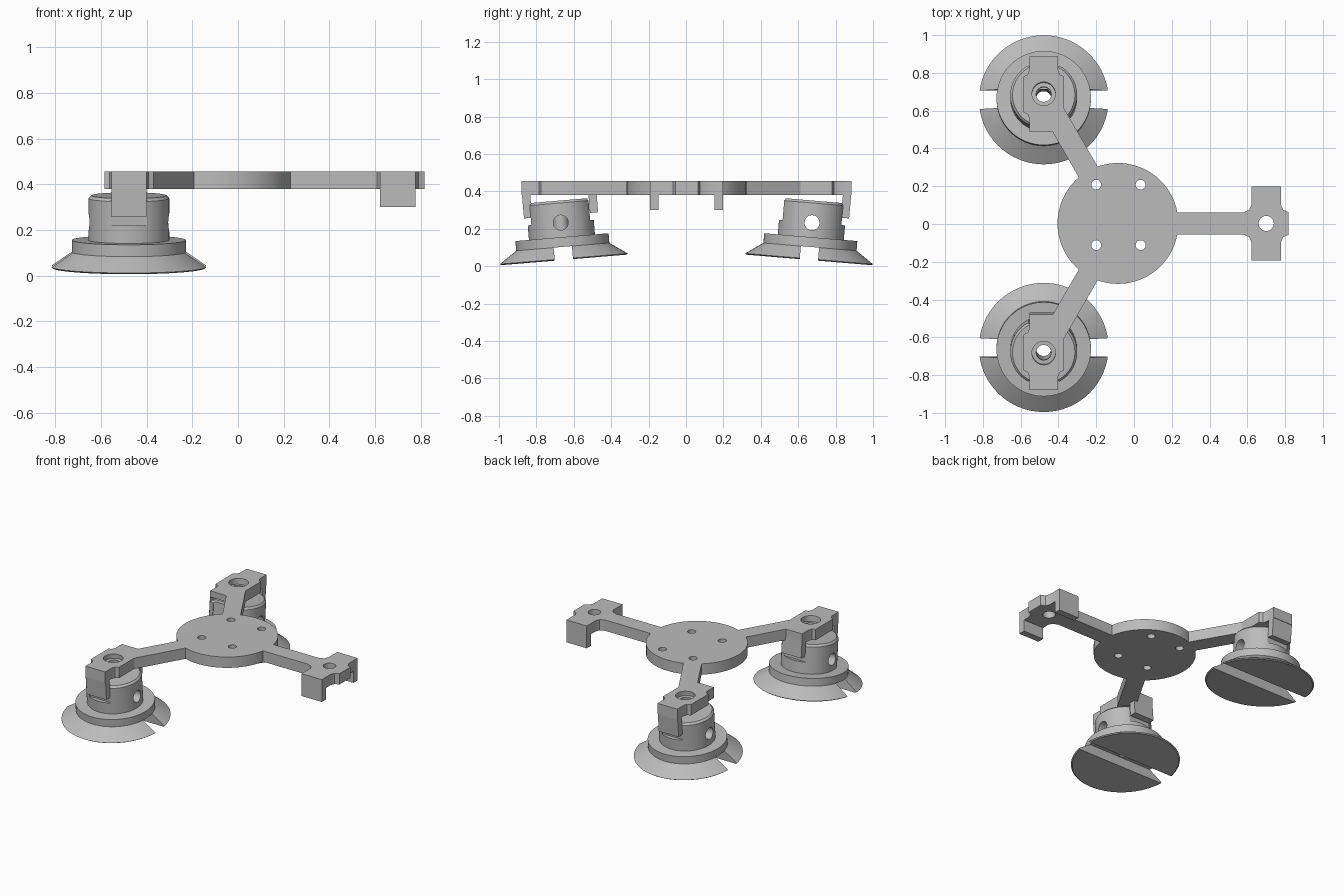
import bpy, bmesh, math
from mathutils import Matrix, Vector

if "Cube" in bpy.data.objects:
    bpy.data.objects.remove(bpy.data.objects["Cube"])

grey = bpy.data.materials.new("plain grey")
grey.use_nodes = True
grey.diffuse_color = (0.5, 0.5, 0.5, 1)
grey.node_tree.nodes["Principled BSDF"].inputs["Base Color"].default_value = (0.5, 0.5, 0.5, 1)

TOP, BOTTOM = 0.455, 0.38
HUB = Vector((-0.085, 0.003, 0))
TILT = math.radians(4.8)


def finish(bm, name, matrix=Matrix()):
    bmesh.ops.recalc_face_normals(bm, faces=bm.faces)
    mesh = bpy.data.meshes.new(name)
    bm.to_mesh(mesh)
    bm.free()
    mesh.transform(matrix)
    mesh.materials.append(grey)
    ob = bpy.data.objects.new(name, mesh)
    bpy.context.collection.objects.link(ob)
    return ob


def prism(name, outline, z0, z1, matrix=Matrix()):
    bm = bmesh.new()
    face = bm.faces.new([bm.verts.new((x, y, z0)) for x, y in outline])
    grown = bmesh.ops.extrude_face_region(bm, geom=[face])["geom"]
    bmesh.ops.translate(bm, vec=(0, 0, z1 - z0),
                        verts=[v for v in grown if isinstance(v, bmesh.types.BMVert)])
    return finish(bm, name, matrix)


def box(name, x0, x1, y0, y1, z0, z1, matrix=Matrix()):
    return prism(name, [(x0, y0), (x1, y0), (x1, y1), (x0, y1)], z0, z1, matrix)


def lathe(name, profile, matrix=Matrix(), sides=64):
    # closed solid of revolution from (radius, height) pairs
    bm = bmesh.new()
    rings = [[bm.verts.new((r * math.cos(i * math.tau / sides), r * math.sin(i * math.tau / sides), z))
              for i in range(sides)] for r, z in profile]
    for low, high in zip(rings, rings[1:]):
        for i in range(sides):
            j = (i + 1) % sides
            bm.faces.new((low[i], low[j], high[j], high[i]))
    bm.faces.new(rings[0])
    bm.faces.new(rings[-1])
    return finish(bm, name, matrix)


def rod(name, r, z0, z1, matrix=Matrix()):
    return lathe(name, [(r, z0), (r, z1)], matrix)


def combine(ob, others, operation):
    # apply booleans, then drop the helper solids
    for other in others:
        mod = ob.modifiers.new("cut", "BOOLEAN")
        mod.operation, mod.object, mod.solver = operation, other, "EXACT"
        other.hide_render = True
        bpy.context.view_layer.update()
        mesh = bpy.data.meshes.new_from_object(
            ob.evaluated_get(bpy.context.evaluated_depsgraph_get()))
        ob.modifiers.clear()
        ob.data = mesh
        bpy.data.objects.remove(other)


def smooth(ob):
    bpy.ops.object.select_all(action="DESELECT")
    ob.select_set(True)
    bpy.context.view_layer.objects.active = ob
    bpy.ops.object.shade_smooth_by_angle(angle=math.radians(25))


def head_outline(half_x, half_y, pad_x, pad_y, base_y):
    # one quarter of the clamp outline, mirrored round
    mid = (half_x + (pad_x - half_x) * 0.3, pad_y + (base_y - pad_y) * 0.3)
    q = [(pad_x, pad_y), mid, (half_x, base_y), (half_x, half_y)]
    right = [(x, -y) for x, y in reversed(q)] + q
    return right + [(-x, -y) for x, y in right]


def legs(name, half_x, inner, outer, z0, z1, matrix):
    return [box(name, -half_x, half_x, min(s * inner, s * outer), max(s * inner, s * outer),
                z0, z1, matrix) for s in (-1, 1)]


# Hub disc with arms
frame = rod("frame", 0.32, BOTTOM, TOP, Matrix.Translation(HUB))
parts, cutters = [], []
for angle, length in ((0, 0.70), (120, 0.70), (240, 0.70)):
    turn = Matrix.Translation(HUB) @ Matrix.Rotation(math.radians(angle), 4, "Z")
    parts.append(box("arm", 0, length, -0.0575, 0.0575, BOTTOM, TOP, turn))

# Empty clamp on the +x arm
place = Matrix.Translation((0.70, 0.003, 0))
parts.append(prism("clamp", head_outline(0.078, 0.196, 0.118, 0.06, 0.1), BOTTOM, TOP, place))
parts += legs("clamp_leg", 0.078, 0.15, 0.196, 0.30, BOTTOM + 0.01, place)
cutters.append(rod("bolt_hole", 0.04, 0.2, 0.6, place))

# Loaded clamps, their legs leaning with the feet
foot_places = []
for side in (-1, 1):
    place = Matrix.Translation((-0.478, side * 0.683 + 0.003, 0))
    lean = (Matrix.Translation((-0.478, side * 0.68 + 0.003, BOTTOM))
            @ Matrix.Rotation(-side * TILT, 4, "X"))
    parts.append(prism("clamp", head_outline(0.076, 0.2, 0.107, 0.095, 0.128), BOTTOM, TOP, place))
    parts += legs("clamp_leg", 0.076, 0.155, 0.199, -0.108, 0.03, lean)
    cutters.append(rod("bolt_hole", 0.04, -0.3, 0.3, lean))
    cutters.append(rod("bolt_recess", 0.062, 0.04, 0.3, lean))
    foot_places.append((side, Matrix.Translation((-0.478, side * 0.655 + 0.002, 0.034))
                        @ Matrix.Rotation(-side * TILT, 4, "X")))

# Four mounting holes in the hub
for x in (-0.2, 0.035):
    for y in (-0.112, 0.208):
        cutters.append(rod("mount_hole", 0.026, 0.2, 0.6, Matrix.Translation((x, y, 0))))
combine(frame, parts, "UNION")
combine(frame, cutters, "DIFFERENCE")
smooth(frame)

# Flared feet: cup, flange and socket in one turned shape
for side, place in foot_places:
    foot = lathe("left_foot" if side > 0 else "right_foot",
                 [(0.335, 0), (0.343, 0.006), (0.25, 0.07), (0.25, 0.122), (0.177, 0.122),
                  (0.177, 0.305), (0.165, 0.318)], place)
    across = place @ Matrix.Translation((0, 0, 0.2)) @ Matrix.Rotation(math.pi / 2, 4, "Y")
    combine(foot, [
        box("slot", -0.5, 0.5, -0.049, 0.049, -0.1, 0.07, place),
        rod("cross_hole", 0.04, -0.4, 0.4, across),
        rod("bore", 0.04, -0.2, 0.5, place),
        *legs("leg_notch", 0.08, 0.153, 0.3, 0.2, 0.5, place)], "DIFFERENCE")
    smooth(foot)
